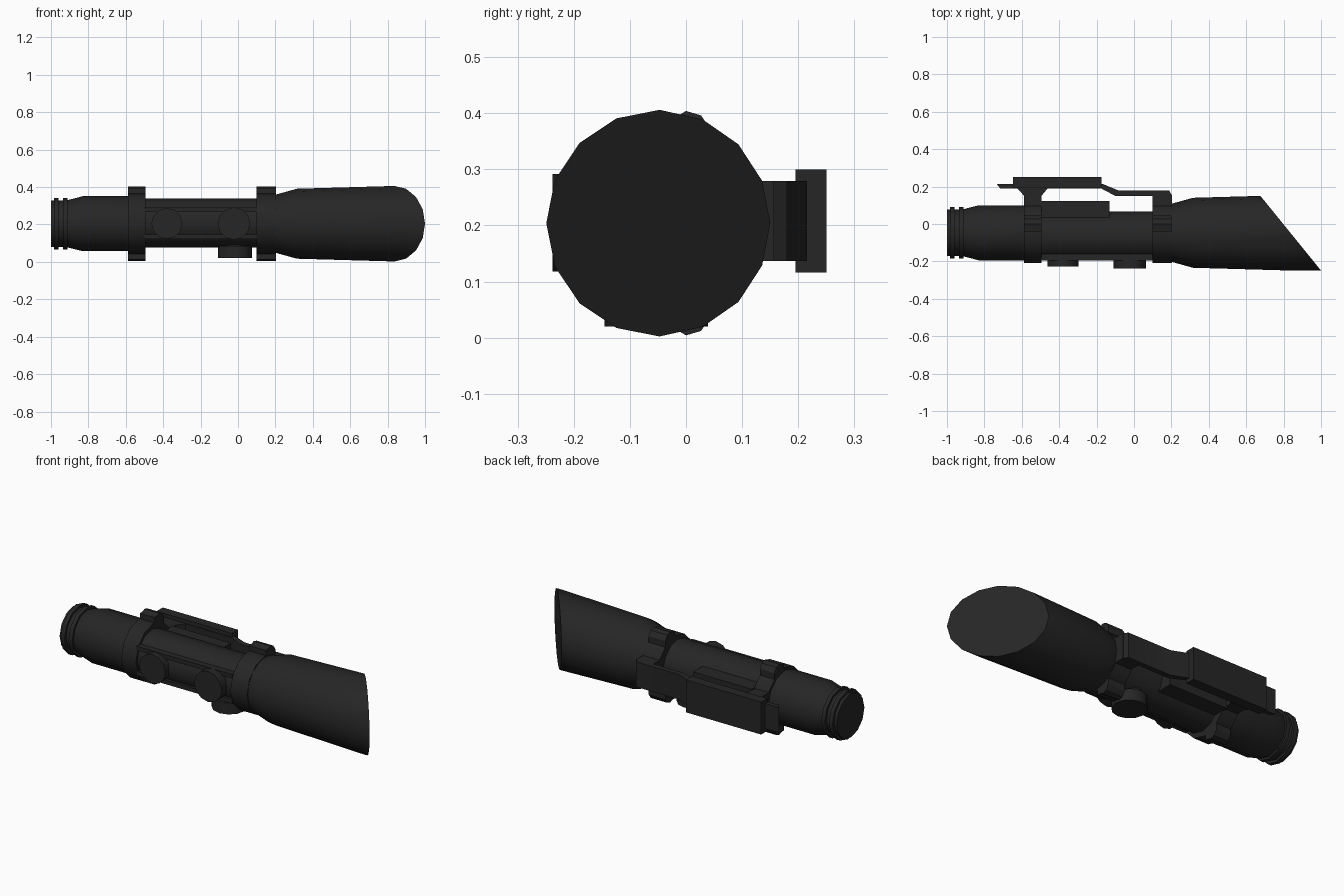
import bpy, bmesh, math
from mathutils import Vector

if "Cube" in bpy.data.objects:
    bpy.data.objects.remove(bpy.data.objects["Cube"])

CY, CZ = -0.047, 0.204          # optical axis runs along x

black = bpy.data.materials.new("matte black")
black.diffuse_color = (0.019, 0.019, 0.019, 1)
black.use_nodes = True
black.node_tree.nodes["Principled BSDF"].inputs["Base Color"].default_value = black.diffuse_color


def finish(name, bm):
    bmesh.ops.recalc_face_normals(bm, faces=bm.faces[:])
    me = bpy.data.meshes.new(name)
    bm.to_mesh(me)
    bm.free()
    me.materials.append(black)
    ob = bpy.data.objects.new(name, me)
    bpy.context.collection.objects.link(ob)
    bpy.ops.object.select_all(action='DESELECT')
    ob.select_set(True)
    bpy.context.view_layer.objects.active = ob
    bpy.ops.object.shade_smooth_by_angle(angle=math.radians(32))
    return ob


def lathe(profile, sides, axis, centre, turn=0.0):
    """Closed turned solid: profile holds (position along axis, radius)."""
    bm = bmesh.new()
    i = "xyz".index(axis)
    u, v = [k for k in range(3) if k != i]
    rings = []
    for t, r in profile:
        ring = []
        for k in range(sides):
            a = 2 * math.pi * k / sides + turn
            p = list(centre)
            p[i] = t
            p[u] += r * math.cos(a)
            p[v] += r * math.sin(a)
            ring.append(bm.verts.new(p))
        rings.append(ring)
    for a, b in zip(rings, rings[1:]):
        for k in range(sides):
            n = (k + 1) % sides
            bm.faces.new((a[k], a[n], b[n], b[k]))
    bm.faces.new(rings[0])
    bm.faces.new(rings[-1])
    return bm


def prism(name, points, axis, lo, hi):
    """Extrude a 2D outline along an axis from lo to hi."""
    bm = bmesh.new()
    i = "xyz".index(axis)

    def at(p, d):
        q = list(p)
        q.insert(i, d)
        return bm.verts.new(q)
    a = [at(p, lo) for p in points]
    b = [at(p, hi) for p in points]
    bm.faces.new(a)
    bm.faces.new(b)
    for k in range(len(a)):
        n = (k + 1) % len(a)
        bm.faces.new((a[k], a[n], b[n], b[k]))
    return finish(name, bm)


def box(name, x, y, z):
    return prism(name, [(x[0], y[0]), (x[1], y[0]), (x[1], y[1]), (x[0], y[1])], 'z', *z)


AXIS = (0, CY, CZ)

# Objective bell with slanted sunshade mouth
bell = lathe([(0.18, 0.15), (0.20, 0.155), (0.315, 0.187), (0.84, 0.202), (1.1, 0.202)], 16, 'x', AXIS)
p0, p1 = Vector((0.672, 0.155, 0)), Vector((1.0, -0.249, 0))
d = p1 - p0
cut = bmesh.ops.bisect_plane(bell, geom=bell.verts[:] + bell.edges[:] + bell.faces[:],
                             plane_co=p0, plane_no=(-d.y, d.x, 0), clear_outer=True)
rim = [e for e in cut['geom_cut'] if isinstance(e, bmesh.types.BMEdge)]
bmesh.ops.holes_fill(bell, edges=rim)
finish("objective_bell", bell)

# Eyepiece with two raised rings
R, H = 0.124, 0.138
finish("eyepiece", lathe([(-1.0, R), (-0.983, R), (-0.983, H), (-0.96, H), (-0.96, R), (-0.935, R),
                          (-0.935, H), (-0.912, H), (-0.912, R + 0.002), (-0.83, 0.147),
                          (-0.56, 0.147)], 12, 'x', AXIS))

# Middle tube, battery housing and front rails
finish("middle_tube", lathe([(-0.52, 0.131), (0.13, 0.131)], 12, 'x', (0, -0.065, 0.207)))
box("rear_housing", (-0.5, -0.13), (-0.02, 0.123), (0.125, 0.285))
box("front_panel", (-0.5, 0.1), (-0.18, -0.1), (0.15, 0.26))
for n, z in (("lower_rail", 0.135), ("upper_rail", 0.278)):
    box(n, (-0.5, 0.1), (-0.195, -0.08), (z - 0.012, z + 0.012))

# Mounting clamps with chamfered ears above and below
for side, x0, x1 in (("rear", -0.587, -0.495), ("front", 0.098, 0.203)):
    finish(side + "_clamp_ring", lathe([(x0, 0.162), (x1, 0.162)], 12, 'x', AXIS))
    for end, s in (("top", 1), ("bottom", -1)):
        ear = [(-0.04, 0.13), (-0.04, 0.19), (-0.01, 0.194), (0.0, 0.2), (0.027, 0.192),
               (0.045, 0.165), (0.045, 0.13)]
        prism(f"{side}_{end}_ear", [(y, CZ + s * z) for y, z in ear], 'x', x0, x1)
    box(side + "_arm", (x0, x1), (0.04, 0.157), (0.137, 0.279))

# Flared foot joining rear clamp to the rail plate
prism("rear_foot", [(-0.625, 0.192), (-0.46, 0.192), (-0.495, 0.15), (-0.587, 0.15)], 'z', 0.137, 0.279)

# Cranked mounting bar and thick rail plate
prism("mounting_bar", [(-0.735, 0.215), (-0.17, 0.215), (-0.085, 0.18), (0.188, 0.18), (0.203, 0.15),
                       (-0.10, 0.15), (-0.175, 0.19), (-0.715, 0.19)], 'z', 0.137, 0.279)
box("rail_plate", (-0.647, -0.175), (0.195, 0.25), (0.116, 0.3))

# Adjustment knobs: two facing front, one underneath
for n, x, r, y in (("rear_knob", -0.38, 0.083, -0.226), ("front_knob", -0.022, 0.087, -0.238)):
    finish(n, lathe([(y, r), (-0.165, r), (-0.165, r * 0.75), (-0.1, r * 0.75)], 12, 'y', (x, 0, 0.205)))
finish("bottom_knob", lathe([(0.02, 0.092), (0.085, 0.092), (0.085, 0.07), (0.15, 0.07)],
                            12, 'z', (-0.016, -0.053, 0)))
